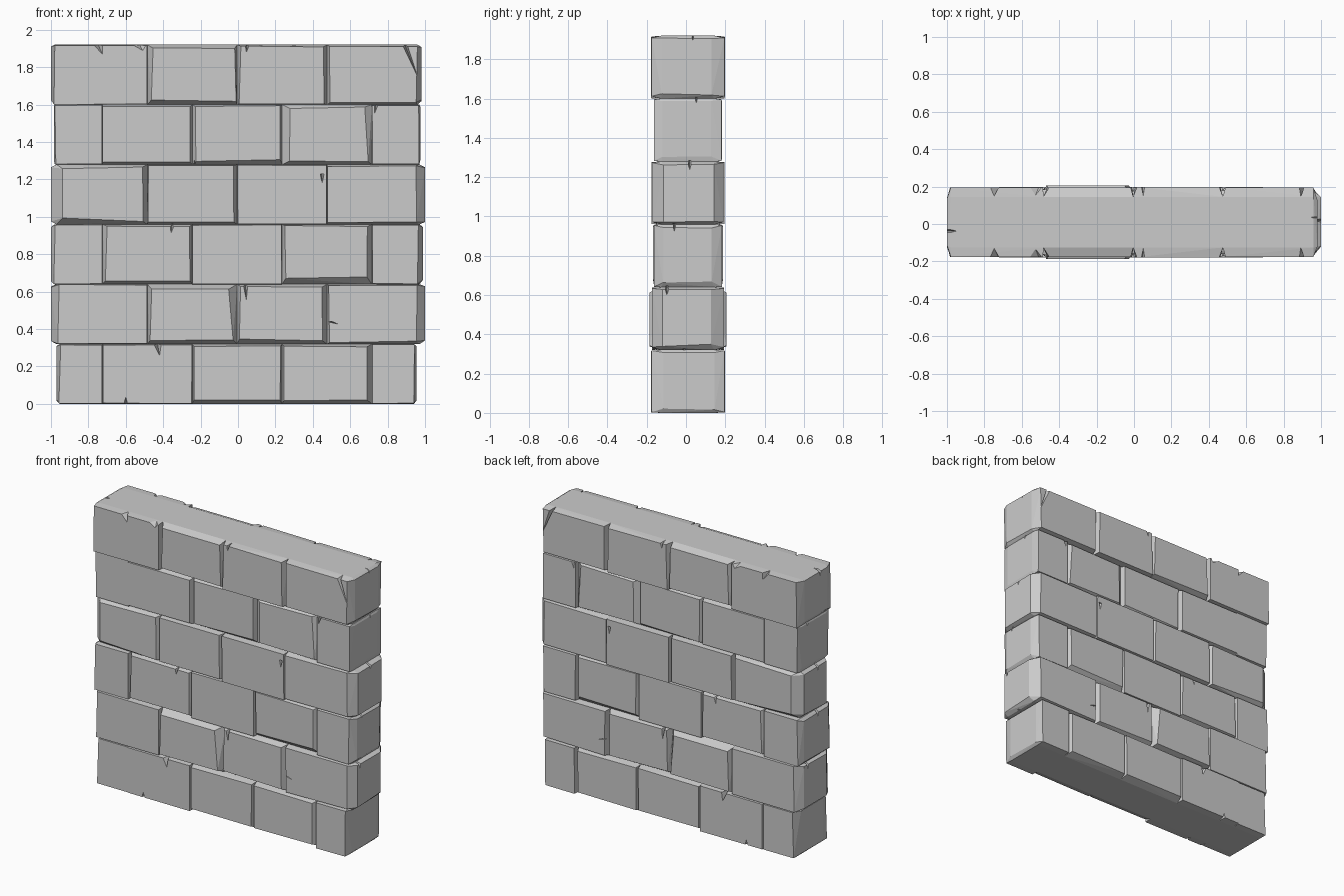
import bpy, bmesh, random

if "Cube" in bpy.data.objects:
    bpy.data.objects.remove(bpy.data.objects["Cube"])

random.seed(4)
YC, RING = 0.01, 0.135          # wall mid-plane and half depth at the mortar joints


def hull(name, pts, col):
    bm = bmesh.new()
    for p in pts:
        bm.verts.new(p)
    res = bmesh.ops.convex_hull(bm, input=bm.verts[:])
    junk = {g for g in res["geom_interior"] + res["geom_unused"]
            if isinstance(g, bmesh.types.BMVert)}
    bmesh.ops.delete(bm, geom=list(junk), context='VERTS')
    bmesh.ops.dissolve_limit(bm, angle_limit=0.01, verts=bm.verts[:], edges=bm.edges[:])
    bmesh.ops.recalc_face_normals(bm, faces=bm.faces[:])
    me = bpy.data.meshes.new(name)
    bm.to_mesh(me)
    bm.free()
    ob = bpy.data.objects.new(name, me)
    col.objects.link(ob)
    ob.hide_render = True
    return ob


def helper_collection(name):
    col = bpy.data.collections.new(name)
    bpy.context.scene.collection.children.link(col)
    return col


def wobble(v):
    return v + random.uniform(-0.4, 0.4) * v


def stone(x0, x1, z0, z1, half, inset, el, er, col):
    """Block with full-size joints and bevelled faces, the same front and back.
    el, er: how far a raised end panel stands out on the left or right."""
    l, r, t, b = [i / 100 for i in inset]
    l, r = l + el, r + er
    face = [(x0 + wobble(l), z0 + wobble(b)), (x1 - wobble(r), z0 + wobble(b)),
            (x1 - wobble(r), z1 - wobble(t)), (x0 + wobble(l), z1 - wobble(t))]
    ring = [(x0 + el, z0), (x1 - er, z0), (x1 - er, z1), (x0 + el, z1)]
    pts = []
    for s in (-1, 1):
        pts += [(x, YC + s * RING, z) for x, z in ring]
        pts += [(x, YC + s * half, z) for x, z in face]
        for e, x in ((el, x0), (er, x1)):
            if e:
                y = YC + s * random.uniform(0.115, 0.135)
                pts += [(x, y, z0 + wobble(0.022)), (x, y, z1 - wobble(0.014))]
    hull("stone", pts, col)


stones = helper_collection("stones")
chips = helper_collection("chips")

# courses, bottom to top: half depth, end panel, left, right
courses = [(.186, .015, -.97, .955), (.188, .03, -1, 1), (.178, .02, -1, .99),
           (.186, .03, -1, 1), (.172, .006, -.985, .975), (.186, .02, -1, .98)]
# bevels of the face edges, 0.01 units: left, right, top, bottom
FLUSH = (.3, .3, .4, .3)
bevels = [
    [FLUSH, FLUSH, (1.5, 1, 1, 2), (1, 2, 1.2, 2), FLUSH],
    [FLUSH, (2, 3.5, 2, 2), (1.5, 2, 1.5, 2), (1.5, 2, 1, 1.2)],
    [FLUSH, (2, 2, 1, 2), FLUSH, (1.5, 2, 1, 3.5), FLUSH],
    [(1.5, 2, 2, 2.5), (.5, 3, .5, 1), FLUSH, (.5, 1.5, 1, 1)],
    [FLUSH, (0, 1, 1.5, 1.5), (2, 1, 1, 2), (3.5, 3, 1.5, 2), FLUSH],
    [FLUSH, (2.5, 1, 1.5, 3), (1.5, 1.5, 1, .5), (1.5, .5, .8, 1)],
]
for i, (half, end, left, right) in enumerate(courses):
    z0, z1 = max(0, i * 0.32 - 0.001), i * 0.32 + 0.32
    last = len(bevels[i]) - 1
    first_joint = -0.485 if i % 2 else -0.725       # running bond
    xs = [left] + [first_joint + 0.48 * k for k in range(last)] + [right]
    for k, inset in enumerate(bevels[i]):
        h = half + (0.008 if (i, k) == (1, 1) else random.uniform(-0.006, 0.003))
        stone(xs[k], xs[k + 1] + (0.001 if k < last else 0), z0, z1, h, inset,
              end if k == 0 else 0, end if k == last else 0, stones)

# edge chips on both faces: x, z, half width, tip x, tip z
for x, z, w, tx, tz in [
    (-.75, 1.925, .05, -.725, 1.87), (-.53, 1.925, .08, -.51, 1.89),
    (.89, 1.925, .025, .96, 1.75), (.05, 1.925, .02, .045, 1.88),
    (.74, 1.6, .025, .725, 1.53), (-.23, 1.285, .02, -.245, 1.35),
    (.45, 1.23, .02, .45, 1.18), (-.35, .965, .03, -.36, .90),
    (.04, .64, .025, .045, .55), (.49, .44, .025, .54, .425),
    (-.43, .32, .035, -.42, .26), (-.60, -.005, .02, -.60, .035)]:
    for s in (-1, 1):
        out = YC + s * 0.23
        hull("chip", [(x - w, out, z), (x + w, out, z), (tx, out, tz),
                      (x, YC + s * 0.135, z), (tx, YC + s * 0.185, tz)], chips)

# cracks in the end faces, one per course
for s in (-1, 1):
    for i in range(1, 7):
        y, z = random.uniform(-.1, .12), i * 0.32 + 0.005
        hull("end_chip", [(s * 1.03, y - .02, z), (s * 1.03, y + .02, z),
                          (s * 1.03, y, z - .07), (s * .94, y, z)], chips)

# solid core joined with the stones, then chipped
core = hull("core", [(x, y, z) for x in (-.9, .9) for y in (-.08, .1) for z in (.05, 1.87)],
            bpy.context.scene.collection)
for op, col in (('UNION', stones), ('DIFFERENCE', chips)):
    m = core.modifiers.new(op.lower(), 'BOOLEAN')
    m.operation, m.operand_type, m.collection, m.solver = op, 'COLLECTION', col, 'EXACT'
    m.use_self = op == 'UNION'
bpy.context.view_layer.update()
dg = bpy.context.evaluated_depsgraph_get()
mesh = bpy.data.meshes.new_from_object(core.evaluated_get(dg))
wall = bpy.data.objects.new("stone_wall", mesh)
bpy.context.scene.collection.objects.link(wall)

# remove the helpers
for ob in list(stones.objects) + list(chips.objects) + [core]:
    bpy.data.objects.remove(ob)
for col in (stones, chips):
    bpy.data.collections.remove(col)
